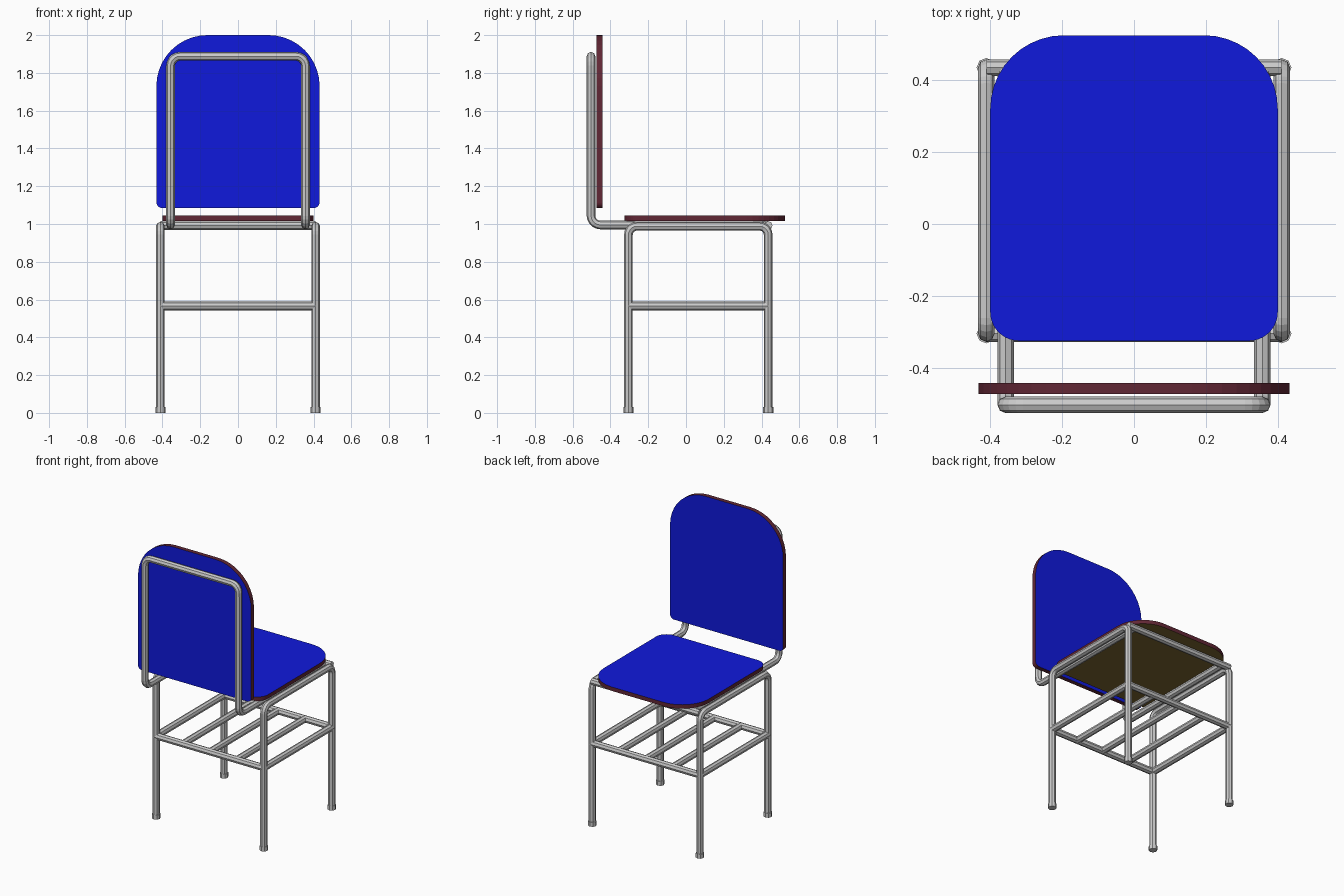
import bpy, bmesh, math
from mathutils import Vector

if "Cube" in bpy.data.objects:
    bpy.data.objects.remove(bpy.data.objects["Cube"])

R = 0.023


def material(name, rgb):
    m = bpy.data.materials.new(name)
    m.diffuse_color = (*rgb, 1)
    m.use_nodes = True
    m.node_tree.nodes["Principled BSDF"].inputs["Base Color"].default_value = m.diffuse_color
    return m


BLUE = material("blue_laminate", (0.005, 0.01, 0.72))
RED = material("dark_red_edge", (0.12, 0.02, 0.035))
BROWN = material("brown_underside", (0.2, 0.13, 0.03))


def add(name, mesh):
    ob = bpy.data.objects.new(name, mesh)
    bpy.context.collection.objects.link(ob)
    return ob


def fillet(points, r, steps=5):
    """Round the inner corners of an open right-angled path."""
    pts = [Vector(p) for p in points]
    out = [pts[0]]
    for a, b, c in zip(pts, pts[1:], pts[2:]):
        u, v = (a - b).normalized(), (c - b).normalized()
        for i in range(steps + 1):
            t = math.pi / 2 * i / steps
            out.append(b + r * (u * (1 - math.sin(t)) + v * (1 - math.cos(t))))
    return out + [pts[-1]]


def tube(name, points, bend=0.0, radius=R):
    """Eight-sided bent steel tube."""
    path = fillet(points, bend) if bend else [Vector(p) for p in points]
    cu = bpy.data.curves.new(name, 'CURVE')
    cu.dimensions = '3D'
    cu.bevel_depth = radius
    cu.bevel_resolution = 2
    cu.use_fill_caps = True
    sp = cu.splines.new('POLY')
    sp.use_smooth = False
    sp.points.add(len(path) - 1)
    for p, co in zip(sp.points, path):
        p.co = (*co, 1)
    tmp = add(name + "_path", cu)
    dg = bpy.context.evaluated_depsgraph_get()
    mesh = bpy.data.meshes.new_from_object(tmp.evaluated_get(dg))
    bpy.data.objects.remove(tmp)
    return add(name, mesh)


def panel(name, half, low, high, r_low, r_high, place, thick, under):
    """Board with rounded corners; place maps (u, v, depth) to 3D."""
    outline = []
    for sx, v, r, start in ((1, low, r_low, -90), (1, high, r_high, 0),
                            (-1, high, r_high, 90), (-1, low, r_low, 180)):
        cx, cv = sx * (half - r), v + (r if v == low else -r)
        for i in range(11):
            t = math.radians(start + 9 * i)
            outline.append((cx + r * math.cos(t), cv + r * math.sin(t)))
    bm = bmesh.new()
    bot = [bm.verts.new(place(u, v, 0)) for u, v in outline]
    top = [bm.verts.new(place(u, v, thick)) for u, v in outline]
    bm.faces.new(top).material_index = 0
    bm.faces.new(bot[::-1]).material_index = 2
    for i in range(len(bot)):
        j = (i + 1) % len(bot)
        bm.faces.new((bot[i], bot[j], top[j], top[i])).material_index = 1
    bmesh.ops.recalc_face_normals(bm, faces=bm.faces)
    mesh = bpy.data.meshes.new(name)
    bm.to_mesh(mesh)
    bm.free()
    for m in (BLUE, RED, under):
        mesh.materials.append(m)
    return add(name, mesh)


# Seat board and backrest board
panel("seat", 0.40, -0.325, 0.525, 0.08, 0.205,
      lambda u, v, d: (u, v, 1.017 + d), 0.027, BROWN)
panel("backrest", 0.432, 1.085, 2.0, 0.03, 0.27,
      lambda u, v, d: (u, -0.473 + d, v), 0.03, BLUE)

# Side frames with their foot caps
YB, YF, X = -0.305, 0.435, 0.411
for s, side in ((-1, "left"), (1, "right")):
    x = s * X
    tube(side + "_leg_frame", [(x, YB, 0.01), (x, YB, 0.988),
                               (x, YF, 0.988), (x, YF, 0.01)], 0.045)
    for y, end in ((YB, "back"), (YF, "front")):
        tube(f"{side}_{end}_foot", [(x, y, 0), (x, y, 0.03)], radius=0.027)

# Backrest tube, running on under the seat
XB, YT, ZT = 0.357, -0.503, 0.995
tube("back_frame", [(XB, YF, ZT), (XB, YT, ZT), (XB, YT, 1.888),
                    (-XB, YT, 1.888), (-XB, YT, ZT), (-XB, YF, ZT)], 0.05)
tube("seat_crossbar", [(-X, YF, 0.992), (X, YF, 0.992)])

# Book rack under the seat
ZR = 0.566
for y, end in ((YB, "back"), (YF, "front")):
    tube(end + "_rack_bar", [(-X, y, ZR), (X, y, ZR)])
for i in range(5):
    x = X * (i - 2) / 2
    tube(f"rack_slat_{i + 1}", [(x, YB, ZR), (x, YF, ZR)])
